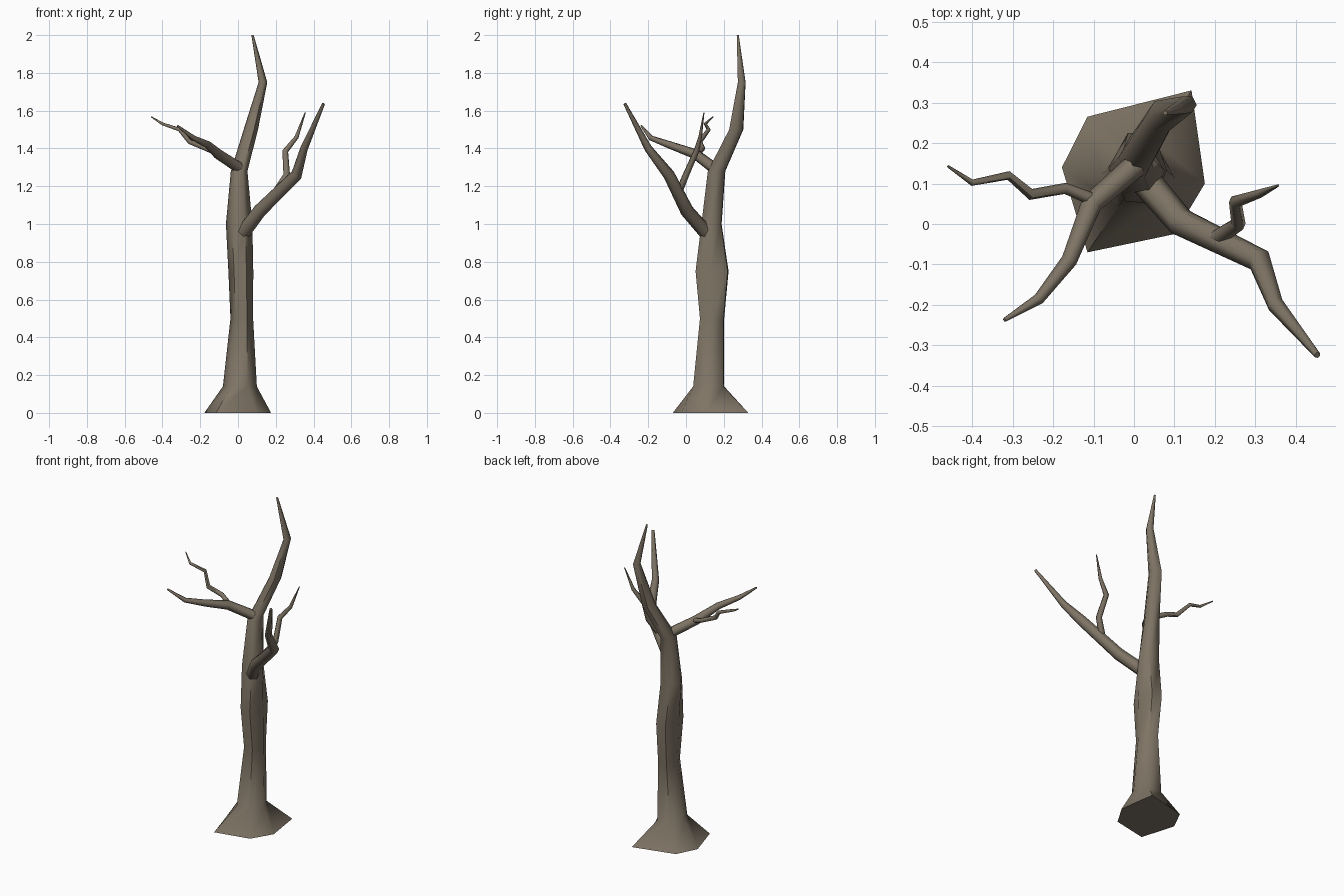
import bpy, bmesh, math
from mathutils import Vector

if "Cube" in bpy.data.objects:
    bpy.data.objects.remove(bpy.data.objects["Cube"])

bark = bpy.data.materials.new("grey_brown_bark")
bark.diffuse_color = (0.21, 0.175, 0.13, 1)
bark.use_nodes = True
bark.node_tree.nodes["Principled BSDF"].inputs["Base Color"].default_value = bark.diffuse_color


def skin(name, rings):
    """Bridge a list of six-point rings into a capped tube."""
    bm = bmesh.new()
    loops = [[bm.verts.new(p) for p in ring] for ring in rings]
    n = len(loops[0])
    for a, b in zip(loops, loops[1:]):
        for i in range(n):
            j = (i + 1) % n
            bm.faces.new((a[i], a[j], b[j], b[i]))
    bm.faces.new(loops[0][::-1])
    bm.faces.new(loops[-1])
    bmesh.ops.recalc_face_normals(bm, faces=bm.faces)
    me = bpy.data.meshes.new(name)
    bm.to_mesh(me)
    bm.free()
    me.materials.append(bark)
    ob = bpy.data.objects.new(name, me)
    bpy.context.collection.objects.link(ob)
    bpy.context.view_layer.objects.active = ob
    ob.select_set(True)
    bpy.ops.object.shade_smooth_by_angle(angle=math.radians(62))
    ob.select_set(False)


def branch(name, path):
    """Tapered tube along (x, y, z, radius) points."""
    pts = [Vector(p[:3]) for p in path]
    rings = []
    side = None
    for i, p in enumerate(pts):
        t = (pts[min(i + 1, len(pts) - 1)] - pts[max(i - 1, 0)]).normalized()
        ref = side if side else Vector((0, 0, 1)).cross(t)
        side = (ref - t * ref.dot(t)).normalized()
        up = t.cross(side)
        rings.append([p + path[i][3] * (side * math.cos(k * math.pi / 3) + up * math.sin(k * math.pi / 3))
                      for k in range(6)])
    skin(name, rings)


# Trunk: irregular flared foot, then horizontal rings (x, y, z, rx, ry)
foot = [(0.175, 0.10, 0), (0.142, 0.33, 0), (-0.115, 0.265, 0),
        (-0.178, 0.14, 0), (-0.115, -0.07, 0), (0.10, -0.025, 0)]
levels = [(0.01, 0.12, 0.14, 0.09, 0.092), (0.02, 0.138, 0.5, 0.06, 0.072),
          (0.015, 0.138, 0.75, 0.066, 0.098), (0.006, 0.135, 1.0, 0.07, 0.06),
          (0.006, 0.162, 1.28, 0.044, 0.052), (0.068, 0.266, 1.5, 0.038, 0.042),
          (0.132, 0.295, 1.75, 0.023, 0.023), (0.077, 0.274, 2.0, 0.006, 0.006)]
rings = [foot]
for x, y, z, rx, ry in levels:
    rings.append([(x + rx * math.cos(a), y + ry * math.sin(a), z)
                  for a in (math.radians(60 * k - 3) for k in range(6))])
skin("trunk", rings)

# Main boughs
branch("right_bough", [(0.025, 0.11, 0.95, 0.038), (0.115, 0.005, 1.07, 0.036),
                       (0.31, -0.09, 1.26, 0.031), (0.35, -0.2, 1.40, 0.021),
                       (0.453, -0.324, 1.637, 0.008)])
branch("left_bough", [(0.01, 0.15, 1.295, 0.03), (-0.105, 0.05, 1.37, 0.027),
                      (-0.16, -0.09, 1.42, 0.02), (-0.235, -0.185, 1.455, 0.014),
                      (-0.32, -0.237, 1.52, 0.005)])

# Twigs
branch("right_twig", [(0.205, -0.035, 1.175, 0.02), (0.258, 0.0, 1.26, 0.018),
                      (0.25, 0.055, 1.385, 0.016), (0.31, 0.075, 1.46, 0.011),
                      (0.356, 0.095, 1.59, 0.003)])
branch("left_twig", [(-0.10, 0.06, 1.37, 0.016), (-0.17, 0.088, 1.40, 0.014),
                     (-0.255, 0.073, 1.435, 0.014), (-0.31, 0.12, 1.50, 0.011),
                     (-0.40, 0.102, 1.53, 0.008), (-0.46, 0.143, 1.568, 0.003)])
